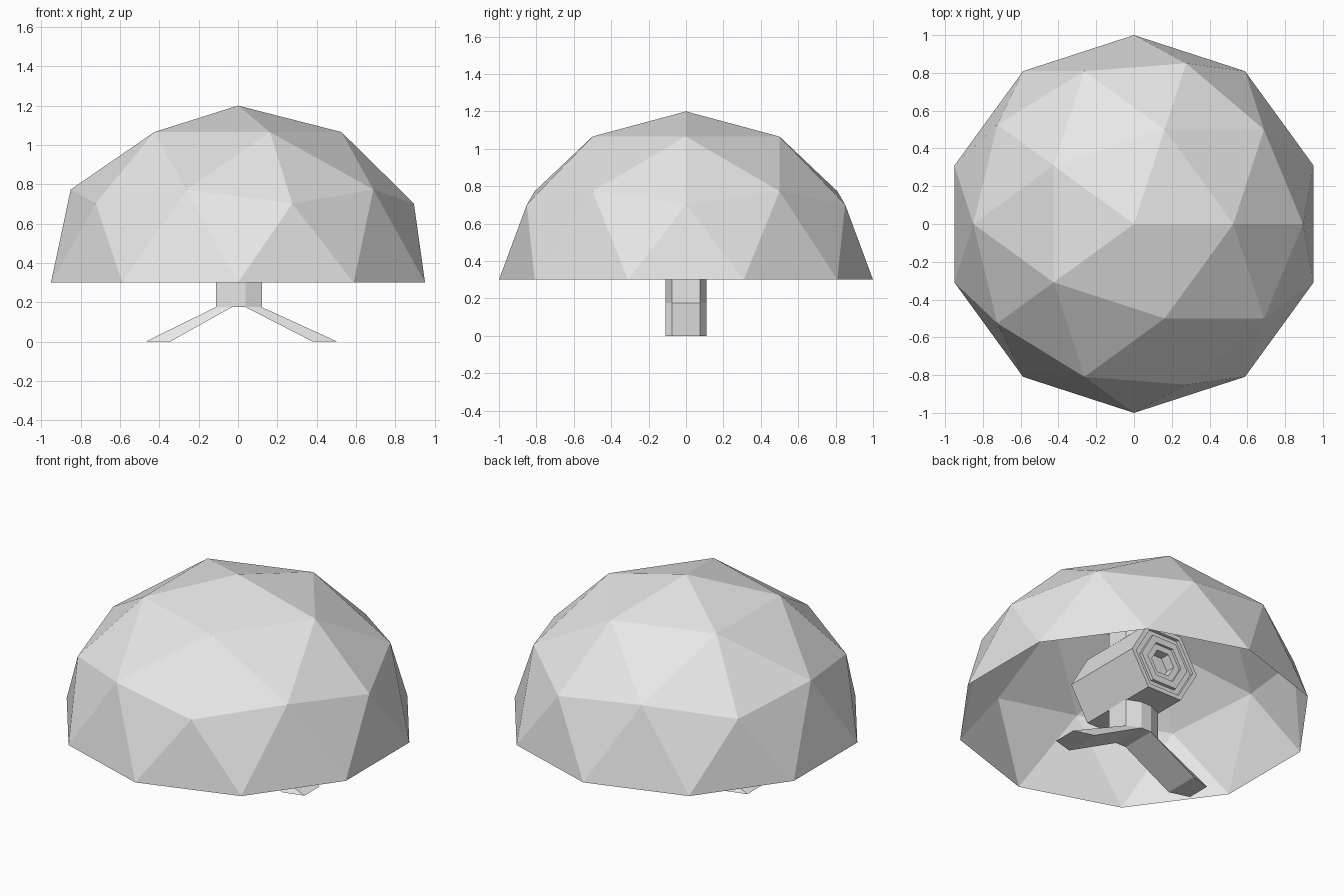
import bpy, bmesh, math

if "Cube" in bpy.data.objects:
    bpy.data.objects.remove(bpy.data.objects["Cube"])

grey = bpy.data.materials.new("light grey")
grey.diffuse_color = (0.8, 0.8, 0.8, 1)
grey.use_nodes = True
grey.node_tree.nodes["Principled BSDF"].inputs["Base Color"].default_value = grey.diffuse_color


def finish(name, bm, fix_normals=True):
    if fix_normals:
        bmesh.ops.recalc_face_normals(bm, faces=bm.faces)
    mesh = bpy.data.meshes.new(name)
    bm.to_mesh(mesh)
    bm.free()
    mesh.materials.append(grey)
    obj = bpy.data.objects.new(name, mesh)
    bpy.context.collection.objects.link(obj)
    return obj


def loft(name, rings, cap_start=True, cap_end=True):
    """Join rings of points with quads and cap the ends."""
    bm = bmesh.new()
    loops = [[bm.verts.new(p) for p in ring] for ring in rings]
    n = len(rings[0])
    for a, b in zip(loops, loops[1:]):
        for i in range(n):
            j = (i + 1) % n
            bm.faces.new((a[i], a[j], b[j], b[i]))
    if cap_start:
        bm.faces.new(loops[0])
    if cap_end:
        bm.faces.new(loops[-1])
    return finish(name, bm)


# Dome: upper half of a faceted sphere, open below
bm = bmesh.new()
bmesh.ops.create_icosphere(bm, subdivisions=2, radius=1)
bmesh.ops.delete(bm, geom=[v for v in bm.verts if v.co.z < -0.01], context='VERTS')
for v in bm.verts:
    v.co.z = 0.3 + 0.9 * v.co.z
finish("dome", bm, fix_normals=False)

# Stem below the head and matching post above it, chamfered square section
section = [(0.117, -0.075), (0.117, 0.075), (0.035, 0.11), (-0.035, 0.11),
           (-0.117, 0.075), (-0.117, -0.075), (-0.035, -0.11), (0.035, -0.11)]
for name, z0, z1 in (("stem", 0.175, 0.345), ("top_post", 0.745, 0.9)):
    loft(name, [[(x + 0.004, y, z) for x, y in section] for z in (z0, z1)])

# Two splayed legs continuing the sides of the stem
for name, s, inner, outer in (("right_leg", 1, 0.38, 0.505), ("left_leg", -1, 0.345, 0.47)):
    top = [(0.035, -0.11), (0.117, -0.075), (0.117, 0.075), (0.035, 0.11)]
    foot = [(inner, -0.11), (outer, -0.075), (outer, 0.075), (inner, 0.11)]
    loft(name, [[(s * x + 0.004, y, 0.175) for x, y in top],
                [(s * x, y, 0) for x, y in foot]], cap_start=False)

# Six-sided head facing the back, with stepped rings and a hole in its face
profile = [(0.235, -0.265), (0.235, 0.265), (0.205, 0.265), (0.205, 0.245),
           (0.165, 0.245), (0.165, 0.265), (0.12, 0.265), (0.12, 0.25),
           (0.08, 0.25), (0.08, 0.19)]
loft("head", [[(r * math.cos(k * math.pi / 3), y, 0.546 + r * math.sin(k * math.pi / 3))
               for k in range(6)] for r, y in profile])
